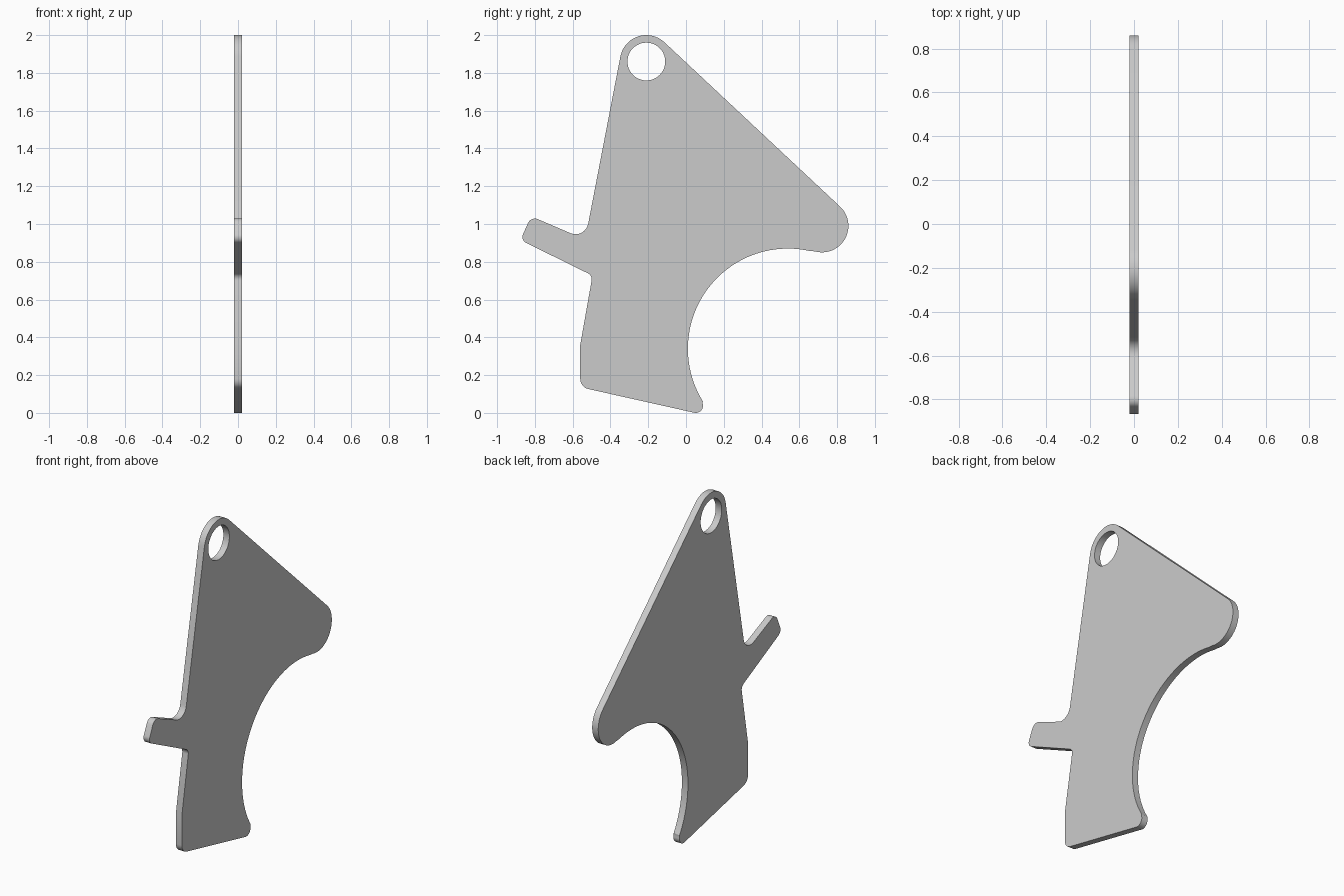
import bpy, bmesh, math
from mathutils import Vector

if "Cube" in bpy.data.objects:
    bpy.data.objects.remove(bpy.data.objects["Cube"])

THICK = 0.04


def arc(cy, cz, r, a0, a1, n):
    """Points on an arc in the YZ plane, angles in degrees."""
    pts = []
    for i in range(n + 1):
        a = math.radians(a0 + (a1 - a0) * i / n)
        pts.append(Vector((cy + r * math.cos(a), cz + r * math.sin(a))))
    return pts


def fillet(prev, corner, nxt, r, n=8):
    """Round a corner between two straight edges."""
    p, c, q = Vector(prev), Vector(corner), Vector(nxt)
    u, v = (p - c).normalized(), (q - c).normalized()
    half = u.angle(v) / 2
    centre = c + (u + v).normalized() * (r / math.sin(half))
    t = r / math.tan(half)
    d0, d1 = c + u * t - centre, c + v * t - centre
    a0 = math.atan2(d0.y, d0.x)
    sweep = math.atan2(d0.x * d1.y - d0.y * d1.x, d0.dot(d1))
    return arc(*centre, r, math.degrees(a0), math.degrees(a0 + sweep), n)


# Rounded eye, long slope, right lobe, big concave bite and lower tip
outline = arc(-0.21, 1.86, 0.14, 169.1, 46.9, 20)
outline += arc(0.72, 0.99, 0.14, 46.9, -105.5, 24)
outline += arc(0.54, 0.34, 0.53, 74.5, 211.7, 48)[1:]
outline += arc(0.052, 0.038, 0.038, 31.7, -102.2, 10)[1:]

# Straight lower left edges and the side tab: (y, z, corner radius)
corners = [
    (0.044, 0.001, 0),
    (-0.56, 0.136, 0.055),
    (-0.56, 0.36, 0),
    (-0.495, 0.727, 0.035),
    (-0.877, 0.915, 0.035),
    (-0.82, 1.041, 0.04),
    (-0.534, 0.918, 0.068),
    (-0.347, 1.886, 0),
]
for i in range(1, len(corners) - 1):
    y, z, r = corners[i]
    if r:
        outline += fillet(corners[i - 1][:2], (y, z), corners[i + 1][:2], r)
    else:
        outline.append(Vector((y, z)))

hole = arc(-0.21, 1.86, 0.10, 0, 360, 48)[:-1]

# Fill the profile around the hole and extrude it to plate thickness
bm = bmesh.new()
edges = []
for loop in (outline, hole):
    vs = [bm.verts.new((-THICK / 2, p.x, p.y)) for p in loop]
    edges += [bm.edges.new((vs[i - 1], vs[i])) for i in range(len(vs))]
bmesh.ops.triangle_fill(bm, use_beauty=True, edges=edges, normal=(1, 0, 0))
res = bmesh.ops.extrude_face_region(bm, geom=bm.faces[:], use_keep_orig=True)
top = [g for g in res["geom"] if isinstance(g, bmesh.types.BMVert)]
bmesh.ops.translate(bm, verts=top, vec=(THICK, 0, 0))
bmesh.ops.recalc_face_normals(bm, faces=bm.faces[:])

mesh = bpy.data.meshes.new("lever_plate")
bm.to_mesh(mesh)
bm.free()
plate = bpy.data.objects.new("lever_plate", mesh)
bpy.context.collection.objects.link(plate)
bpy.context.view_layer.objects.active = plate
plate.select_set(True)
bpy.ops.object.shade_smooth_by_angle(angle=math.radians(30))
